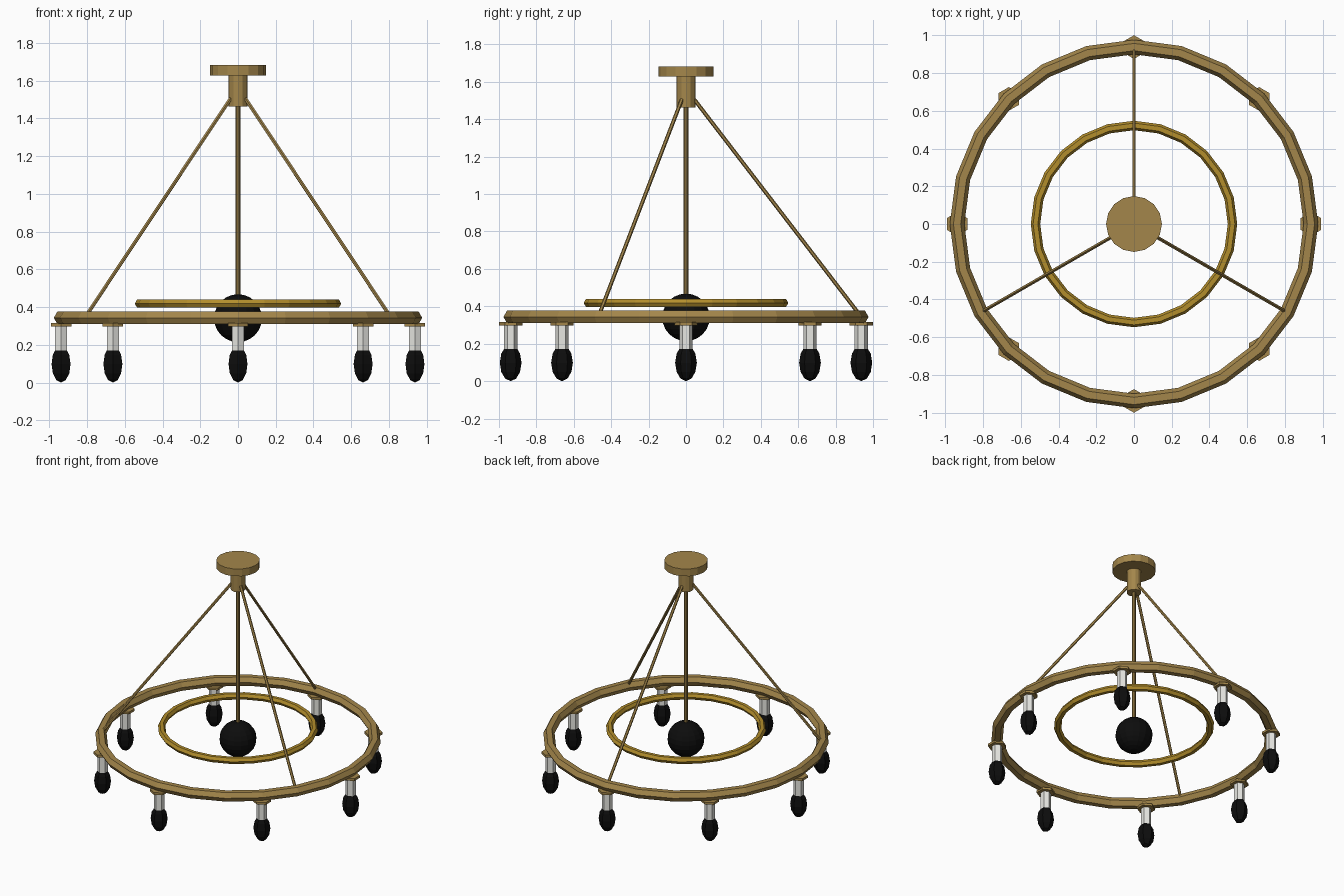
import bpy
from math import sin, cos, pi, radians
from mathutils import Vector

if "Cube" in bpy.data.objects:
    bpy.data.objects.remove(bpy.data.objects["Cube"])


def material(name, rgb):
    m = bpy.data.materials.new(name)
    m.diffuse_color = (*rgb, 1)
    m.use_nodes = True
    m.node_tree.nodes["Principled BSDF"].inputs["Base Color"].default_value = m.diffuse_color
    return m


brass = material("aged_brass", (0.37, 0.24, 0.07))
gold = material("gold", (0.45, 0.27, 0.025))
black = material("black", (0.004, 0.004, 0.004))
white = material("ivory", (0.8, 0.8, 0.76))


def finish(name, mat):
    o = bpy.context.object
    o.name = name
    o.data.materials.append(mat)
    return o


def cylinder(name, mat, r, z0, z1, sides, x=0, y=0):
    bpy.ops.mesh.primitive_cylinder_add(vertices=sides, radius=r, depth=z1 - z0,
                                        location=(x, y, (z0 + z1) / 2))
    return finish(name, mat)


def rod(name, mat, a, b, r):
    a, b = Vector(a), Vector(b)
    bpy.ops.mesh.primitive_cylinder_add(
        vertices=6, radius=r, depth=(b - a).length, location=(a + b) / 2,
        rotation=(b - a).to_track_quat('Z', 'Y').to_euler())
    return finish(name, mat)


def ring(name, mat, major, minor, z):
    bpy.ops.mesh.primitive_torus_add(major_segments=24, minor_segments=6,
                                     major_radius=major, minor_radius=minor,
                                     location=(0, 0, z))
    return finish(name, mat)


def ball(name, mat, r, rz, loc, segs, rings):
    bpy.ops.mesh.primitive_uv_sphere_add(segments=segs, ring_count=rings,
                                         radius=1, location=loc)
    o = finish(name, mat)
    o.scale = (r, r, rz)
    return o


R = 0.9375
RING_Z = 0.343

# Ceiling mount and central stem
cylinder("ceiling_canopy", brass, 0.148, 1.628, 1.683, 16)
cylinder("canopy_stem", brass, 0.05, 1.463, 1.63, 12)
cylinder("center_rod", brass, 0.0125, RING_Z, 1.47, 8)
ball("center_globe", black, 0.127, 0.127, (0, 0, 0.341), 16, 12)

# Two horizontal rings
ring("outer_ring", brass, R, 0.0385, RING_Z)
ring("inner_ring", gold, 0.522, 0.025, 0.418)

# Three slanted suspension rods
for i in range(3):
    a = radians(90 + 120 * i)
    rod(f"hanging_rod_{i + 1}", brass,
        (0.045 * cos(a), 0.045 * sin(a), 1.505),
        (R * cos(a), R * sin(a), RING_Z), 0.0105)

# Eight downward lamps: collar, socket, bulb
for i in range(8):
    a = i * pi / 4
    x, y = R * cos(a), R * sin(a)
    cylinder(f"lamp_collar_{i + 1}", brass, 0.0625, 0.298, 0.315, 6, x, y)
    cylinder(f"lamp_socket_{i + 1}", white, 0.036, 0.14, 0.302, 6, x, y)
    ball(f"lamp_bulb_{i + 1}", black, 0.058, 0.098, (x, y, 0.098), 6, 6)
